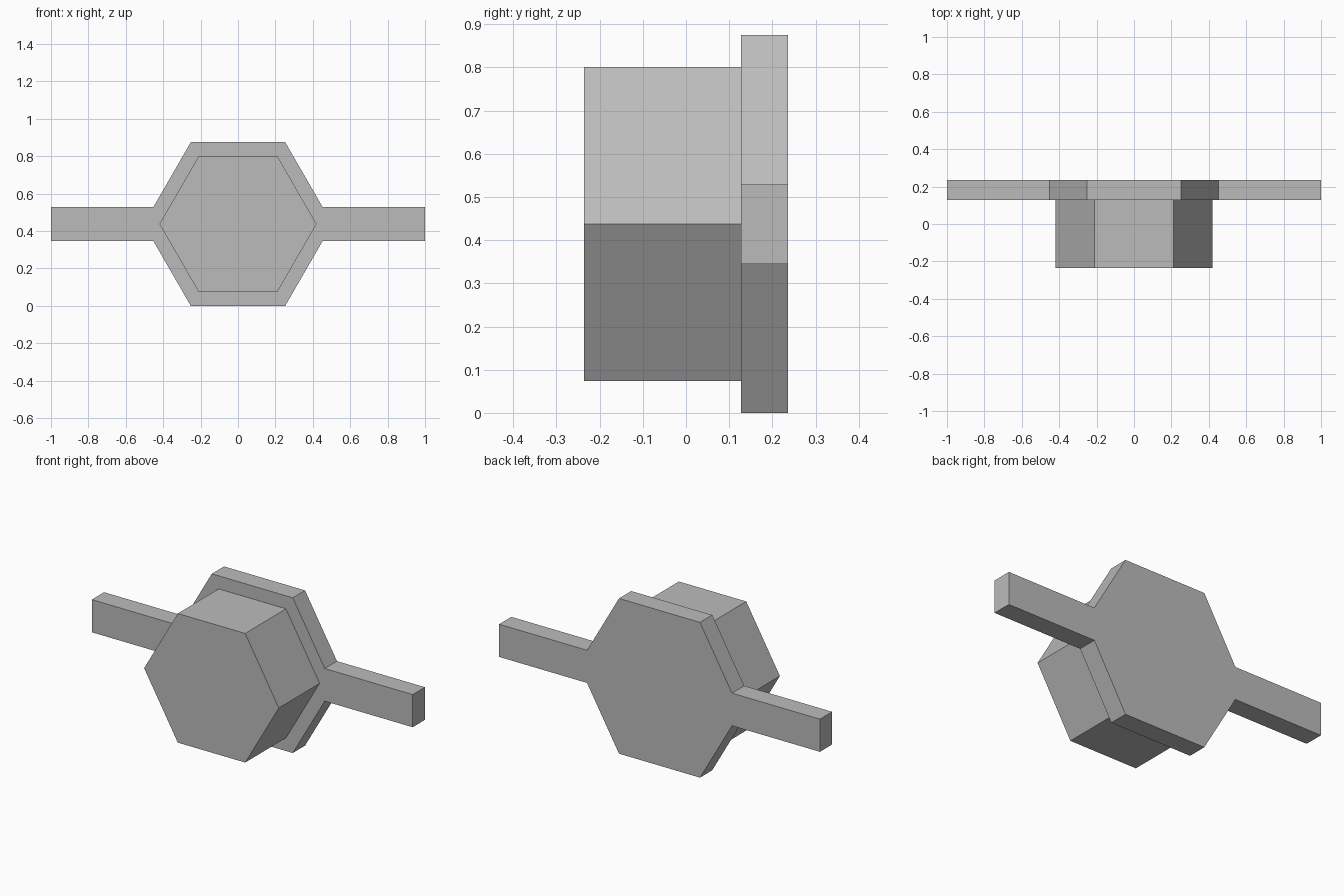
import bpy
import bmesh
from math import cos, sin, pi, sqrt

# Remove the default cube
if "Cube" in bpy.data.objects:
    bpy.data.objects.remove(bpy.data.objects["Cube"], do_unlink=True)

# Single grey finish
grey = bpy.data.materials.new("plain_grey")
grey.use_nodes = True
colour = (0.5, 0.5, 0.5, 1)
grey.diffuse_color = colour
grey.node_tree.nodes["Principled BSDF"].inputs["Base Color"].default_value = colour

FLANGE_RADIUS = 0.505
BODY_RADIUS = 0.42
ARM_HALF = 0.092
BACK, JOINT, FRONT = 0.236, 0.127, -0.236
CENTRE = FLANGE_RADIUS * sqrt(3) / 2


def hexagon(radius):
    return [(radius * cos(i * pi / 3), radius * sin(i * pi / 3)) for i in range(6)]


def extrude_profile(name, points, y_front, y_back):
    """Extrude an x-z outline along y."""
    bm = bmesh.new()
    face = bm.faces.new([bm.verts.new((x, y_front, z + CENTRE)) for x, z in points])
    result = bmesh.ops.extrude_face_region(bm, geom=[face], use_keep_orig=True)
    moved = [v for v in result["geom"] if isinstance(v, bmesh.types.BMVert)]
    bmesh.ops.translate(bm, verts=moved, vec=(0, y_back - y_front, 0))
    bmesh.ops.recalc_face_normals(bm, faces=bm.faces)
    mesh = bpy.data.meshes.new(name)
    bm.to_mesh(mesh)
    bm.free()
    mesh.materials.append(grey)
    obj = bpy.data.objects.new(name, mesh)
    bpy.context.collection.objects.link(obj)
    return obj


# Hexagonal body
extrude_profile("hexagonal_body", hexagon(BODY_RADIUS), FRONT, JOINT)

# Back flange: each side corner of the hexagon opens into a straight arm
root = FLANGE_RADIUS - ARM_HALF / sqrt(3)
outline = []
for x, z in hexagon(FLANGE_RADIUS):
    if abs(z) < 0.01:
        s = 1 if x > 0 else -1
        outline += [(s * root, -s * ARM_HALF), (s, -s * ARM_HALF),
                    (s, s * ARM_HALF), (s * root, s * ARM_HALF)]
    else:
        outline.append((x, z))
extrude_profile("flange_with_arms", outline, JOINT, BACK)
